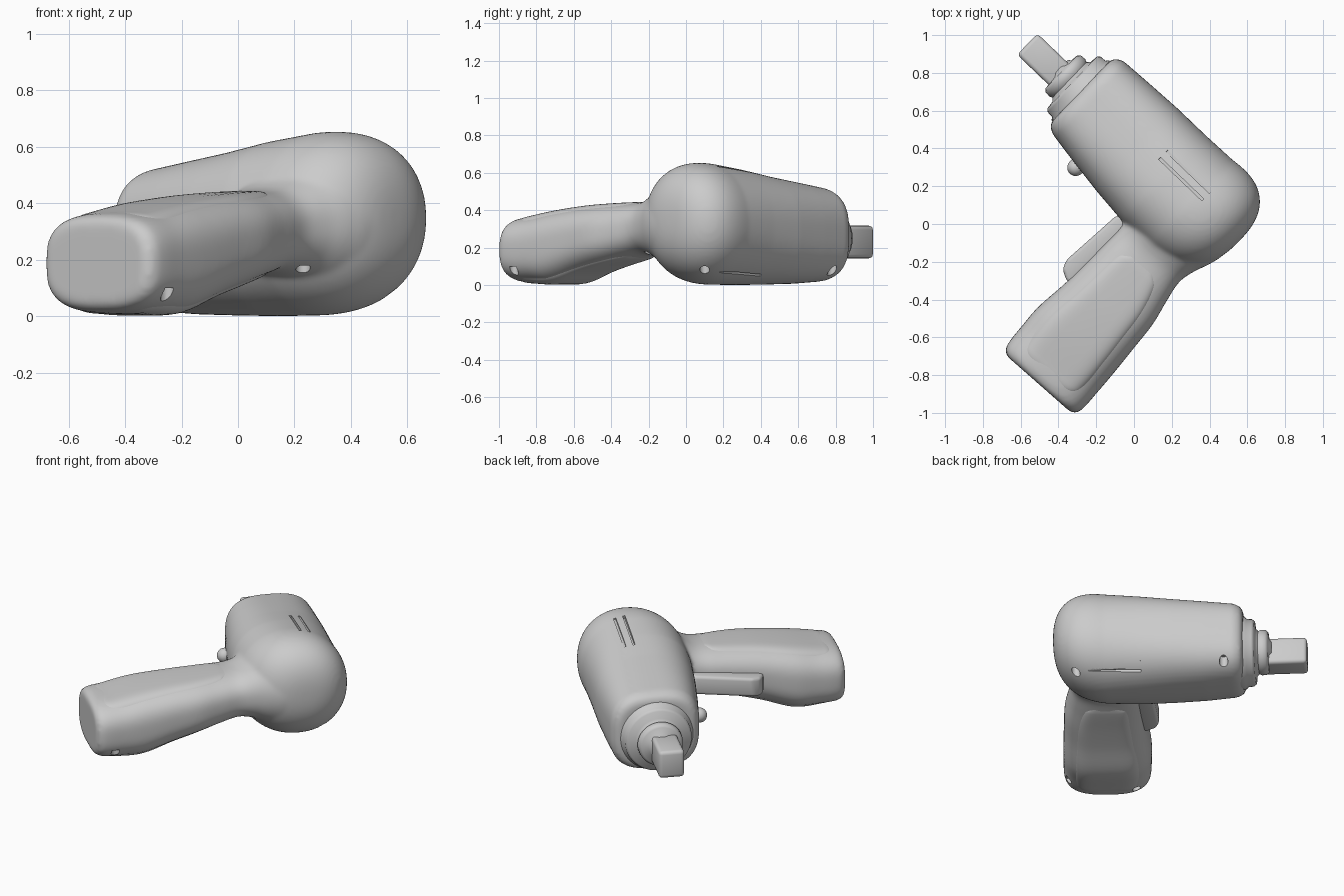
import bpy, bmesh, math
from mathutils import Vector, Matrix

if "Cube" in bpy.data.objects:
    bpy.data.objects.remove(bpy.data.objects["Cube"])

grey = bpy.data.materials.new("plain_grey")
grey.use_nodes = True
grey.diffuse_color = (0.6, 0.6, 0.6, 1)
grey.node_tree.nodes["Principled BSDF"].inputs["Base Color"].default_value = (0.6, 0.6, 0.6, 1)


def frame(origin, along):
    """Local x runs along the part, local y across it, z stays up."""
    a = Vector((along[0], along[1], 0)).normalized()
    b = Vector((-a.y, a.x, 0))
    m = Matrix((a, b, (0, 0, 1))).transposed().to_4x4()
    m.translation = Vector((origin[0], origin[1], 0))
    return m


BODY = frame((-0.255, 0.68), (0.72, -0.69))    # from nose to rear
GRIP = frame((-0.475, -0.82), (0.66, 0.75))    # from butt to neck


def eased(sections, steps=5):
    """Cubic in-betweens, so the skin has no kinks between sections."""
    out = []
    for i in range(len(sections) - 1):
        p1, p2 = sections[i], sections[i + 1]
        p0, p3 = sections[max(i - 1, 0)], sections[min(i + 2, len(sections) - 1)]
        gap = p2[0] - p1[0]
        for k in range(steps):
            u = k / steps
            row = []
            for a, b, c, d in zip(p0, p1, p2, p3):
                m1 = (c - a) / (p2[0] - p0[0]) * gap
                m2 = (d - b) / (p3[0] - p1[0]) * gap
                row.append(b + u * m1 + u * u * (3 * (c - b) - 2 * m1 - m2)
                           + u ** 3 * (2 * (b - c) + m1 + m2))
            out.append(row)
    return out + [sections[-1]]


def loft(bm, sections, mat, sides=64):
    """Closed skin over superellipse sections (along, across, half width, z, half height, squareness)."""
    rings = []
    for s, t, w, z, h, n in sections:
        ring = []
        for i in range(sides):
            c, d = math.cos(math.tau * i / sides), math.sin(math.tau * i / sides)
            y = math.copysign(abs(c) ** (2 / n), c) * w + t
            k = math.copysign(abs(d) ** (2 / n), d) * h + z
            ring.append(bm.verts.new(mat @ Vector((s, y, k))))
        rings.append(ring)
    for r0, r1 in zip(rings, rings[1:]):
        for i in range(sides):
            j = (i + 1) % sides
            bm.faces.new((r0[i], r0[j], r1[j], r1[i]))
    bm.faces.new(rings[0])
    bm.faces.new(rings[-1])
    bmesh.ops.recalc_face_normals(bm, faces=bm.faces)


def finish(name, bm, angle=40):
    me = bpy.data.meshes.new(name)
    bm.to_mesh(me)
    bm.free()
    me.materials.append(grey)
    ob = bpy.data.objects.new(name, me)
    bpy.context.collection.objects.link(ob)
    smooth(ob, angle)
    return ob


def smooth(ob, angle=40):
    bpy.ops.object.select_all(action='DESELECT')
    ob.select_set(True)
    bpy.context.view_layer.objects.active = ob
    bpy.ops.object.shade_smooth_by_angle(angle=math.radians(angle))


def box(bm, mat, size):
    bmesh.ops.create_cube(bm, size=1, matrix=mat @ Matrix.Diagonal((*size, 1)))


# Body profile: bevelled boxy nose, slow taper, round domed rear
body = [(-0.035, 0, 0.225, 0.268, 0.205, 2.9), (-0.02, 0, 0.253, 0.268, 0.235, 2.9),
        (0.02, 0, 0.27, 0.27, 0.253, 2.9), (0.2, -0.01, 0.289, 0.279, 0.273, 2.7),
        (0.4, -0.02, 0.307, 0.293, 0.291, 2.5), (0.6, -0.03, 0.317, 0.311, 0.311, 2.3)]
for i in range(16):
    u = math.sin(math.pi / 2 * i / 15.5)
    f = (1 - u ** 2.5) ** 0.4
    body.append((0.8 + 0.32 * u, -0.03 + 0.04 * u, 0.322 * f, 0.327 + 0.025 * u, 0.324 * f, 2.12))

# Handle profile: rounded butt, narrow neck, soft flare into the body
handle = [(-0.04, 0.005, 0.22, 0.188, 0.14, 2.9), (-0.028, 0.005, 0.245, 0.188, 0.16, 2.9),
          (0.01, 0.005, 0.262, 0.188, 0.174, 2.9), (0.13, 0.008, 0.266, 0.192, 0.184, 2.9),
          (0.26, 0.01, 0.266, 0.204, 0.196, 2.9), (0.45, 0.002, 0.25, 0.244, 0.179, 2.8),
          (0.6, 0, 0.24, 0.269, 0.165, 2.7), (0.75, 0.01, 0.222, 0.29, 0.151, 2.6),
          (0.86, 0.014, 0.212, 0.306, 0.147, 2.5), (0.95, 0.01, 0.23, 0.32, 0.182, 2.3),
          (1.03, 0.01, 0.264, 0.327, 0.236, 2.1), (1.12, 0.01, 0.288, 0.33, 0.284, 2),
          (1.25, 0, 0.265, 0.33, 0.27, 2)]

# Housing: body and handle fused into one soft shell
bm = bmesh.new()
loft(bm, body, BODY)
loft(bm, eased(handle), GRIP)
housing = finish("housing", bm)
rm = housing.modifiers.new("fuse", 'REMESH')
rm.mode = 'VOXEL'
rm.voxel_size = 0.012
sm = housing.modifiers.new("soften", 'SMOOTH')
sm.factor = 0.5
sm.iterations = 12

# Cutter for screw holes (x, y, top, radius) and vent slots
bm = bmesh.new()
for x, y, top, r in [(0.23, -0.2, 0.18, 0.026), (0.54, 0.1, 0.14, 0.026), (-0.05, 0.78, 0.12, 0.026),
                     (-0.25, -0.92, 0.1, 0.025), (-0.59, -0.68, 0.1, 0.025),
                     (-0.41, -0.78, 0.05, 0.015), (-0.34, 0.45, 0.08, 0.025)]:
    bmesh.ops.create_cone(bm, cap_ends=True, segments=20, radius1=r, radius2=r, depth=0.4,
                          matrix=Matrix.Translation((x, y, top - 0.2)))
for t, low in ((0.03, 0.06), (0.085, 0.085)):
    tilt = Matrix.Rotation(-0.12, 4, 'Y')
    box(bm, BODY @ Matrix.Translation((0.67, t, 0.628)) @ tilt, (0.32, 0.014, 0.04))
    box(bm, BODY @ Matrix.Translation((0.74, t + 0.14, low - 0.04)), (0.32, 0.014, 0.1))
cutter = finish("cutter", bm)
cutter.hide_render = True
cut = housing.modifiers.new("holes", 'BOOLEAN')
cut.operation = 'DIFFERENCE'
cut.solver = 'EXACT'
cut.object = cutter
bpy.ops.object.select_all(action='DESELECT')
housing.select_set(True)
bpy.context.view_layer.objects.active = housing
bpy.ops.object.convert(target='MESH')
bpy.data.objects.remove(cutter)
smooth(housing)

# Raised grip panels on both flat sides of the handle
bm = bmesh.new()
panel = [(0.02, 0.005, 0.15, 0.188, 0.16, 5), (0.035, 0.005, 0.185, 0.188, 0.174, 5),
         (0.085, 0.005, 0.205, 0.19, 0.182, 5), (0.26, 0.01, 0.21, 0.204, 0.198, 5),
         (0.45, 0.002, 0.19, 0.244, 0.181, 5), (0.6, 0, 0.175, 0.269, 0.167, 5),
         (0.75, 0.01, 0.145, 0.29, 0.153, 5), (0.79, 0.01, 0.11, 0.297, 0.146, 5)]
loft(bm, eased(panel), GRIP)
finish("grip_panels", bm)

# Stepped collar, turned about the body axis
bm = bmesh.new()
collar = [(0.0, 0.22), (-0.04, 0.22), (-0.052, 0.205), (-0.085, 0.203), (-0.1, 0.19), (-0.105, 0.145),
          (-0.12, 0.13), (-0.135, 0.137), (-0.165, 0.135), (-0.18, 0.12), (-0.185, 0.08), (-0.2, 0.07)]
loft(bm, [(s, 0, r, 0.25, r, 2) for s, r in collar], BODY, 48)
finish("collar", bm, 60)


def bevelled(name, bm, width):
    bmesh.ops.bevel(bm, geom=bm.edges[:], offset=width, segments=3, profile=0.5, affect='EDGES')
    return finish(name, bm, 30)


# Square drive bit
bm = bmesh.new()
box(bm, BODY @ Matrix.Translation((-0.275, -0.018, 0.23)), (0.275, 0.155, 0.175))
bevelled("drive_bit", bm, 0.022)

# Trigger blade along the inner side of the handle
bm = bmesh.new()
outline = [(0.47, 0.2), (0.47, 0.26), (0.5, 0.31), (0.55, 0.328), (0.9, 0.285), (0.95, 0.2)]
low = [bm.verts.new(GRIP @ Vector((r, q, 0.175 + (r - 0.47) * 0.1))) for r, q in outline]
base = bm.faces.new(low)
top = bmesh.ops.extrude_face_region(bm, geom=[base])["geom"]
bmesh.ops.translate(bm, vec=(0, 0, 0.12), verts=[v for v in top if isinstance(v, bmesh.types.BMVert)])
bmesh.ops.recalc_face_normals(bm, faces=bm.faces)
bevelled("trigger", bm, 0.018)

# Direction knob on a short stem
bm = bmesh.new()
knob = BODY @ Matrix.Translation((0.225, -0.312, 0.24))
bmesh.ops.create_uvsphere(bm, u_segments=24, v_segments=14, radius=0.045, matrix=knob)
bmesh.ops.create_cone(bm, cap_ends=True, segments=20, radius1=0.036, radius2=0.036, depth=0.12,
                      matrix=knob @ Matrix.Translation((0, 0.06, 0)) @ Matrix.Rotation(math.pi / 2, 4, 'X'))
finish("direction_knob", bm)
